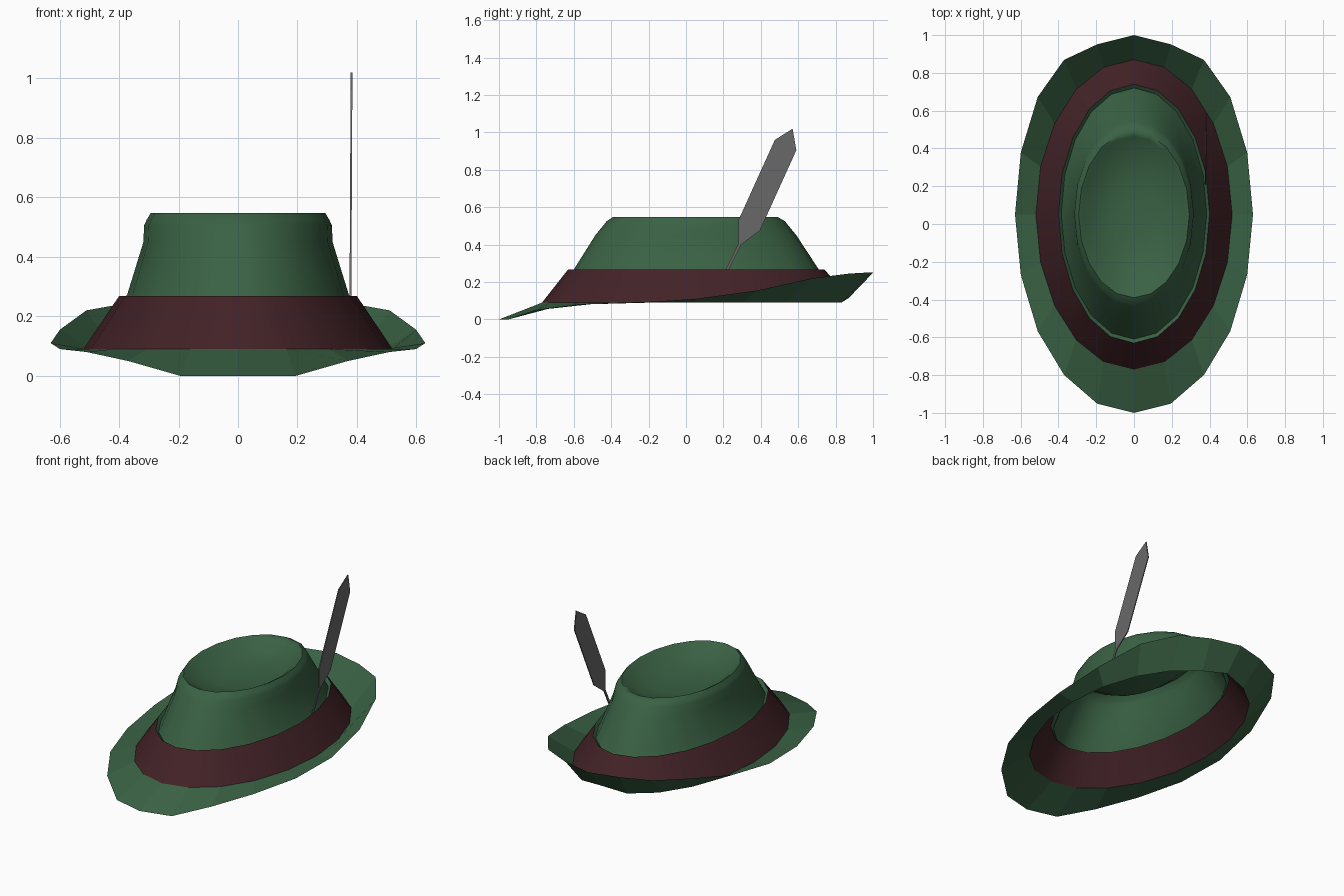
import bpy, bmesh, math

if "Cube" in bpy.data.objects:
    bpy.data.objects.remove(bpy.data.objects["Cube"])

N = 20


def material(name, rgb):
    m = bpy.data.materials.new(name)
    m.diffuse_color = (*rgb, 1)
    m.use_nodes = True
    m.node_tree.nodes["Principled BSDF"].inputs["Base Color"].default_value = m.diffuse_color
    return m


GREEN = material("green_felt", (0.042, 0.122, 0.058))
RED = material("dark_red_ribbon", (0.055, 0.016, 0.020))
GREY = material("dark_grey", (0.14, 0.14, 0.14))


def oval(rx, y0, y1, z):
    """Ring of N points spanning y0..y1, starting at the back."""
    c, r = (y0 + y1) / 2, (y1 - y0) / 2
    return [(rx * math.sin(2 * math.pi * i / N),
             c + r * math.cos(2 * math.pi * i / N), z) for i in range(N)]


def loft(name, rings, mat, cap=None, smooth=None):
    bm = bmesh.new()
    loops = [[bm.verts.new(p) for p in r] for r in rings]
    for a, b in zip(loops, loops[1:]):
        for i in range(N):
            j = (i + 1) % N
            bm.faces.new((a[i], b[i], b[j], a[j]))
    if cap:
        tip = bm.verts.new(cap)
        for i in range(N):
            bm.faces.new((loops[-1][i], tip, loops[-1][(i + 1) % N]))
    # faces point up and outwards
    bm.normal_update()
    if sum(f.normal.z * f.calc_area() for f in bm.faces) < 0:
        bmesh.ops.reverse_faces(bm, faces=bm.faces[:])
    me = bpy.data.meshes.new(name)
    bm.to_mesh(me)
    bm.free()
    ob = bpy.data.objects.new(name, me)
    bpy.context.collection.objects.link(ob)
    me.materials.append(mat)
    if smooth:
        bpy.ops.object.select_all(action='DESELECT')
        ob.select_set(True)
        bpy.context.view_layer.objects.active = ob
        bpy.ops.object.shade_smooth_by_angle(angle=math.radians(smooth))
    return ob


# Brim: turned up at the back, dipping at the front
seat = oval(0.52, -0.77, 0.87, 0.09)
seat[0] = (0, 0.87, 0.115)
shift = [0, 0, 0.06, 0.085, 0.07, 0.05, 0.04, 0.02, 0.01, 0, 0]
height = [0.25, 0.25, 0.245, 0.22, 0.155, 0.11, 0.09, 0.08, 0.05, 0, 0]
edge = []
for i, (x, y, z) in enumerate(oval(0.63, -1, 1, 0)):
    k = min(i, N - i)
    edge.append((x, y + shift[k], height[k]))
loft("brim", [edge, seat], GREEN)

# Ribbon band around the base of the crown
loft("band", [seat, oval(0.40, -0.63, 0.74, 0.268)], RED, smooth=40)

# Crown: narrow groove behind the band, tapered wall, dished top
crown = [
    (0.40, -0.63, 0.74, 0.268),
    (0.385, -0.61, 0.72, 0.25),
    (0.372, -0.595, 0.705, 0.275),
    (0.318, -0.485, 0.59, 0.45),
    (0.316, -0.44, 0.545, 0.505),
    (0.307, -0.425, 0.53, 0.525),
    (0.293, -0.39, 0.49, 0.548),
    (0.27, -0.365, 0.465, 0.535),
    (0.21, -0.28, 0.38, 0.487),
    (0.11, -0.13, 0.23, 0.46),
]
loft("crown", [oval(*r) for r in crown], GREEN, cap=(0, 0.05, 0.453), smooth=60)

# Feather: thin vane and quill, tucked behind the band on the right
outline = [(0.205, 0.25), (0.28, 0.405), (0.28, 0.53), (0.475, 0.96),
           (0.57, 1.02), (0.59, 0.905), (0.395, 0.475), (0.295, 0.40),
           (0.22, 0.25)]
bm = bmesh.new()
sides = [[bm.verts.new((x + 0.005 * (z - 0.25), y, z)) for y, z in outline]
         for x in (0.375, 0.381)]
bm.faces.new(sides[0])
bm.faces.new(sides[1])
for i in range(len(outline)):
    j = (i + 1) % len(outline)
    bm.faces.new((sides[0][i], sides[0][j], sides[1][j], sides[1][i]))
bmesh.ops.recalc_face_normals(bm, faces=bm.faces[:])
me = bpy.data.meshes.new("feather")
bm.to_mesh(me)
bm.free()
me.materials.append(GREY)
bpy.context.collection.objects.link(bpy.data.objects.new("feather", me))
